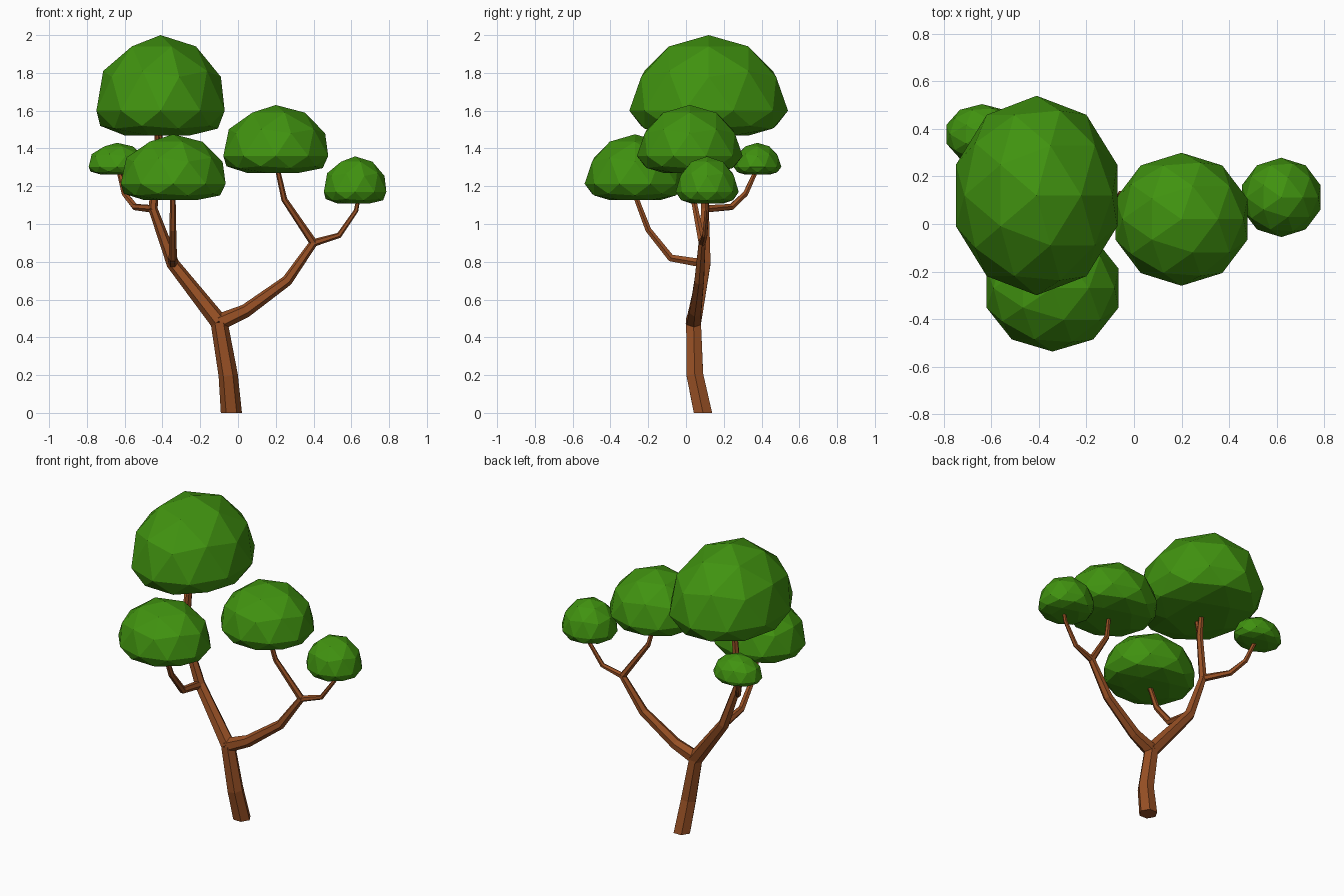
import bpy, bmesh, math
from mathutils import Vector

default = bpy.data.objects.get("Cube")
if default:
    bpy.data.objects.remove(default, do_unlink=True)


def material(name, rgb):
    m = bpy.data.materials.new(name)
    m.use_nodes = True
    color = (*rgb, 1)
    m.diffuse_color = color
    m.node_tree.nodes["Principled BSDF"].inputs["Base Color"].default_value = color
    return m


LEAF = material("leaf green", (0.052, 0.29, 0.005))
BARK = material("bark brown", (0.31, 0.08, 0.018))
SIDES = 6


def finish(bm, name, mat):
    bmesh.ops.recalc_face_normals(bm, faces=bm.faces)
    mesh = bpy.data.meshes.new(name)
    bm.to_mesh(mesh)
    bm.free()
    mesh.materials.append(mat)
    obj = bpy.data.objects.new(name, mesh)
    bpy.context.collection.objects.link(obj)
    return obj


def limb(name, points, radii, level_start=False):
    """Tapered six-sided tube through the points."""
    pts = [Vector(p) for p in points]
    bm = bmesh.new()
    rings = []
    for i, (p, r) in enumerate(zip(pts, radii)):
        before = (p - pts[i - 1]).normalized() if i else Vector()
        after = (pts[i + 1] - p).normalized() if i < len(pts) - 1 else Vector()
        t = (before + after).normalized()
        if level_start and i == 0:
            t = Vector((0, 0, 1))
        v = t.cross(Vector((1, 0, 0))).normalized()
        if abs(t.x) > 0.9:
            v = Vector((0, 1, 0))
        u = v.cross(t).normalized()
        v = t.cross(u)
        ring = []
        for k in range(SIDES):
            a = math.tau * k / SIDES
            ring.append(bm.verts.new(p + r * (u * math.cos(a) + v * math.sin(a))))
        rings.append(ring)
    for a, b in zip(rings, rings[1:]):
        for k in range(SIDES):
            n = (k + 1) % SIDES
            bm.faces.new((a[k], a[n], b[n], b[k]))
    bm.faces.new(rings[0])
    bm.faces.new(rings[-1])
    return finish(bm, name, BARK)


def foliage(name, center, size):
    """Faceted dome with a shallow, flattened underside."""
    bm = bmesh.new()
    bmesh.ops.create_icosphere(bm, subdivisions=2, radius=1)
    for v in bm.verts:
        if v.co.z < -0.01:
            v.co.z = max(v.co.z * 0.45, -0.33)
        v.co = Vector(c + s * q for c, s, q in zip(center, size, v.co))
    return finish(bm, name, LEAF)


# Trunk and its main forks
fork = (-0.1, 0.04, 0.48)
right_fork = (-0.345, 0.1, 0.79)
upper_fork = (-0.45, 0.1, 1.08)
left_fork = (0.4, 0.085, 0.9)
limb("trunk", [(-0.035, 0.09, 0), (-0.052, 0.047, 0.2), fork],
     [0.056, 0.051, 0.045], level_start=True)
limb("right_bough", [fork, right_fork, upper_fork], [0.046, 0.034, 0.024])
limb("left_bough", [fork, (0.04, 0.05, 0.54), (0.26, 0.07, 0.7), left_fork],
     [0.045, 0.036, 0.029, 0.021])

# Thinner branches reaching into the foliage
limb("top_branch", [upper_fork, (-0.425, 0.1, 1.36), (-0.41, 0.14, 1.52)],
     [0.024, 0.02, 0.014])
limb("top_twig", [(-0.425, 0.1, 1.36), (-0.43, 0.06, 1.52)], [0.017, 0.012])
limb("back_branch", [upper_fork, (-0.545, 0.24, 1.09), (-0.6, 0.315, 1.16), (-0.635, 0.38, 1.3)],
     [0.022, 0.018, 0.016, 0.012])
limb("front_branch", [right_fork, (-0.345, -0.08, 0.82), (-0.345, -0.2, 0.97), (-0.345, -0.28, 1.18)],
     [0.026, 0.022, 0.018, 0.014])
limb("middle_branch", [left_fork, (0.245, 0.04, 1.13), (0.2, 0.01, 1.33)],
     [0.021, 0.016, 0.012])
limb("left_branch", [left_fork, (0.535, 0.1, 0.94), (0.625, 0.11, 1.07), (0.64, 0.11, 1.15)],
     [0.02, 0.015, 0.012, 0.01])

# Foliage clumps, centred on their widest level
foliage("top_foliage", (-0.41, 0.12, 1.6), (0.357, 0.42, 0.4))
foliage("middle_foliage", (0.2, 0.02, 1.36), (0.292, 0.28, 0.27))
foliage("front_foliage", (-0.343, -0.27, 1.213), (0.292, 0.267, 0.262))
foliage("left_foliage", (0.62, 0.112, 1.17), (0.174, 0.167, 0.188))
foliage("back_foliage", (-0.64, 0.378, 1.303), (0.158, 0.127, 0.127))
